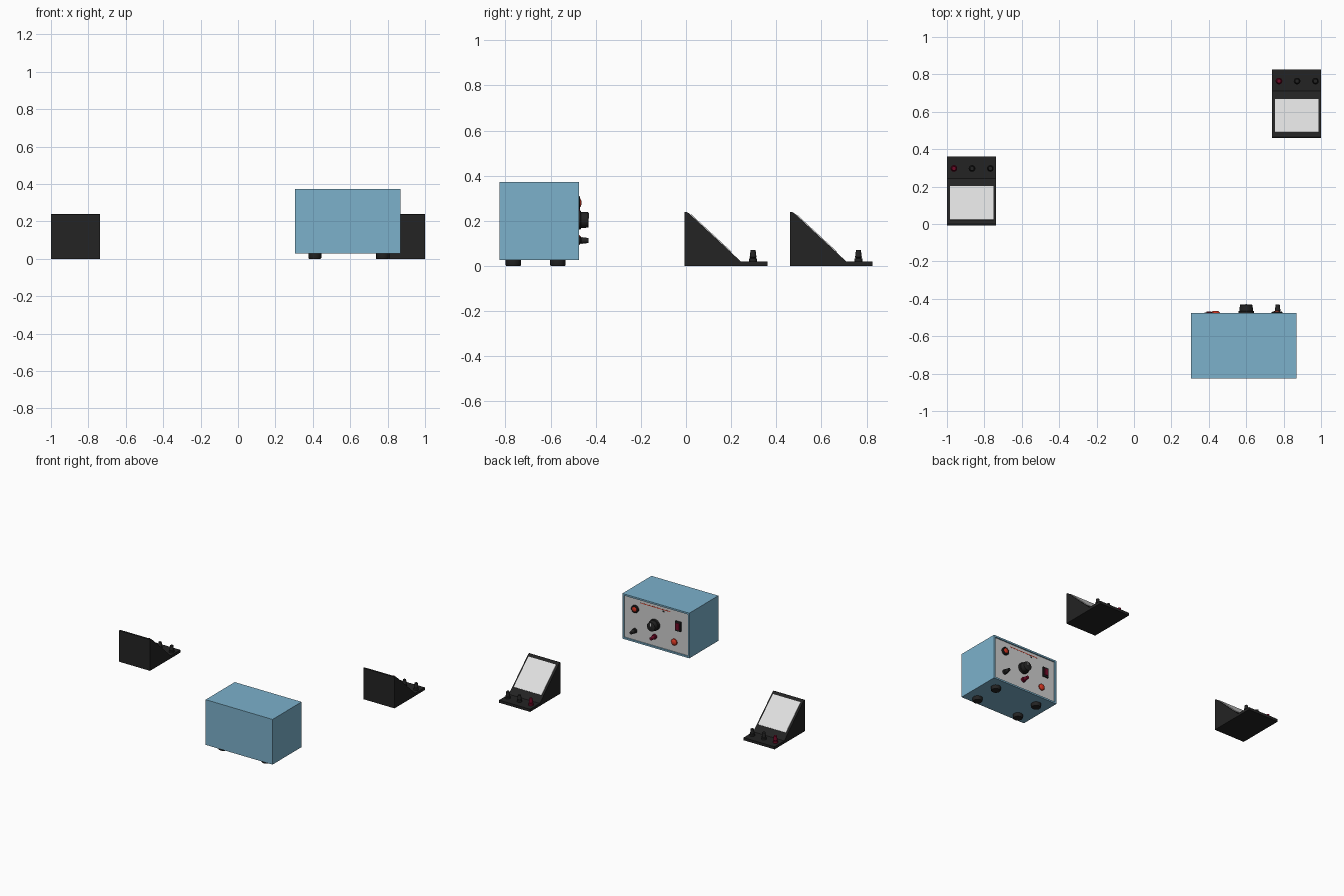
import bpy, bmesh, math
from mathutils import Matrix, Vector

if "Cube" in bpy.data.objects:
    bpy.data.objects.remove(bpy.data.objects["Cube"])


def material(name, rgb):
    m = bpy.data.materials.new(name)
    m.diffuse_color = (*rgb, 1)
    m.use_nodes = True
    m.node_tree.nodes["Principled BSDF"].inputs["Base Color"].default_value = m.diffuse_color
    return m


BLUE = material("blue_enamel", (0.20, 0.44, 0.60))
BLACK = material("black_plastic", (0.017, 0.017, 0.017))
GREY = material("panel_grey", (0.62, 0.62, 0.62))
WHITE = material("dial_white", (0.74, 0.74, 0.74))
CRIMSON = material("crimson", (0.16, 0.003, 0.02))
RED = material("lamp_red", (0.62, 0.035, 0.015))


def finish(name, bm, mats, smooth=False):
    bmesh.ops.recalc_face_normals(bm, faces=bm.faces)
    me = bpy.data.meshes.new(name)
    bm.to_mesh(me)
    bm.free()
    for m in mats:
        me.materials.append(m)
    if smooth:
        for p in me.polygons:
            p.use_smooth = True
        me.set_sharp_from_angle(angle=math.radians(35))
    ob = bpy.data.objects.new(name, me)
    bpy.context.collection.objects.link(ob)
    return ob


def box(name, lo, hi, mat, matrix=Matrix()):
    bm = bmesh.new()
    lo, hi = Vector(lo), Vector(hi)
    bmesh.ops.create_cube(bm, size=1)
    for v in bm.verts:
        v.co = Vector((v.co[i] + 0.5) * (hi[i] - lo[i]) + lo[i] for i in range(3))
    bm.transform(matrix)
    return finish(name, bm, [mat])


def lathe(name, profile, loc, mat, facing_back=False, seg=24):
    """Revolve (radius, height) points about z, or about +y for panel parts."""
    bm = bmesh.new()
    rings = [[bm.verts.new((r * math.cos(a), r * math.sin(a), h))
              for a in (2 * math.pi * i / seg for i in range(seg))] for r, h in profile]
    for low, up in zip(rings, rings[1:]):
        for i in range(seg):
            j = (i + 1) % seg
            bm.faces.new((low[i], low[j], up[j], up[i]))
    bm.faces.new(rings[0])
    bm.faces.new(rings[-1])
    turn = Matrix.Rotation(-math.pi / 2, 4, 'X') if facing_back else Matrix()
    bm.transform(Matrix.Translation(loc) @ turn)
    return finish(name, bm, [mat], True)


POST = [(0.018, 0), (0.018, 0.014), (0.012, 0.016), (0.015, 0.02), (0.011, 0.052)]

# ---- power unit: case with a recessed grey panel facing +y
X0, X1, Y0, Y1, Z0, Z1 = 0.305, 0.87, -0.826, -0.475, 0.027, 0.372
case = box("case", (X0, Y0, Z0), (X1, Y1, Z1), BLUE)
case.data.materials.append(GREY)
bm = bmesh.new()
bm.from_mesh(case.data)
panel = max(bm.faces, key=lambda f: f.calc_center_median().y)
bmesh.ops.inset_region(bm, faces=[panel], thickness=0.018)
bmesh.ops.inset_region(bm, faces=[panel], thickness=0.001, depth=-0.008)
panel.material_index = 1
bm.to_mesh(case.data)
bm.free()
PY = Y1 - 0.008

# feet
for x in (0.411, 0.776):
    for y in (-0.765, -0.568):
        lathe("foot", [(0.031, 0), (0.035, 0.006), (0.035, Z0 + 0.002)], (x, y, 0), BLACK)

# indicator lamp with bezel
lathe("lamp_bezel", [(0.029, 0), (0.029, 0.011), (0.025, 0.014)], (0.765, PY, 0.28), BLACK, True)
dome = [(0.02 * math.cos(t), 0.012 + 0.008 * math.sin(t)) for t in (0, 0.4, 0.8, 1.2, 1.5)]
lathe("lamp_lens", dome, (0.765, PY, 0.28), RED, True)

# control knob with skirt and pointer
lathe("knob", [(0.042, 0), (0.042, 0.016), (0.036, 0.018), (0.034, 0.05), (0.031, 0.052)],
      (0.6, PY, 0.204), BLACK, True, 20)
box("knob_pointer", (0.597, PY + 0.05, 0.21), (0.603, PY + 0.054, 0.234), GREY)

# output terminals
for x, mat in ((0.768, BLACK), (0.6, CRIMSON)):
    lathe("terminal", POST, (x, PY, 0.113), mat, True)
lathe("push_button", [(0.024, 0), (0.024, 0.008), (0.017, 0.016), (0.008, 0.019)],
      (0.435, PY, 0.115), RED, True)

# rocker switch
box("switch_frame", (0.378, PY, 0.208), (0.424, PY + 0.01, 0.282), BLACK)
box("switch_rocker", (0.387, PY, 0.22), (0.415, PY + 0.014, 0.27), CRIMSON)

# thin printed rules on the panel
box("panel_rule", (0.47, PY, 0.333), (0.72, PY + 0.001, 0.338), RED)
box("panel_mark", (0.52, PY, 0.318), (0.535, PY + 0.002, 0.328), BLACK)


# ---- sloped meters: wedge body, white dial plate, three terminals
def meter(x0, y0):
    width = 0.262
    outline = [(0, 0), (0.367, 0), (0.367, 0.02), (0.25, 0.02), (0.018, 0.235), (0.006, 0.24), (0, 0.238)]
    bm = bmesh.new()
    f = bm.faces.new([bm.verts.new((x0, y0 + y, z)) for y, z in outline])
    ext = bmesh.ops.extrude_face_region(bm, geom=[f])["geom"]
    bmesh.ops.translate(bm, vec=(width, 0, 0),
                        verts=[v for v in ext if isinstance(v, bmesh.types.BMVert)])
    finish("meter_body", bm, [BLACK])
    # plate lies on the slope; local y runs down the slope
    angle = math.atan2(0.215, 0.232)
    place = Matrix.Translation((x0, y0 + 0.018, 0.235)) @ Matrix.Rotation(-angle, 4, 'X')
    box("meter_dial", (0.015, 0.014, -0.002), (width - 0.013, 0.257, 0.004), WHITE, place)
    for dx, mat in ((0.037, CRIMSON), (0.134, BLACK), (0.232, BLACK)):
        lathe("meter_terminal", POST, (x0 + dx, y0 + 0.304, 0.019), mat)


meter(-1.0, -0.007)
meter(0.738, 0.46)
